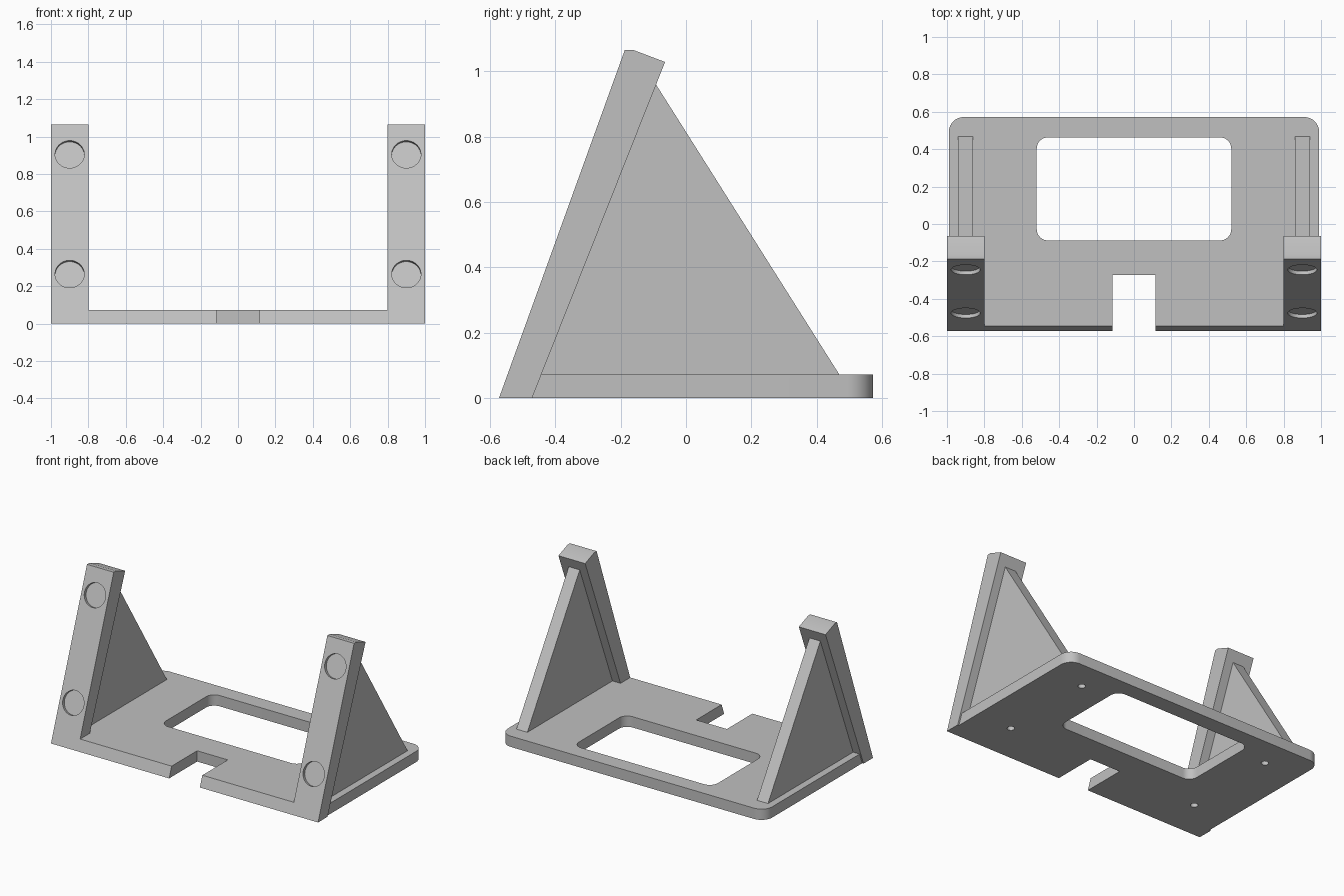
import bpy, bmesh, math
from mathutils import Vector

if "Cube" in bpy.data.objects:
    bpy.data.objects.remove(bpy.data.objects["Cube"])

LEAN = 0.362                      # front slope of the posts and base edge (dy per dz)
FRONT = -0.572                    # front edge at floor level
THICK = 0.073                     # base thickness
TILT = math.atan(LEAN)

grey = bpy.data.materials.new("light_grey")
grey.diffuse_color = (0.53, 0.53, 0.53, 1)
grey.use_nodes = True
grey.node_tree.nodes["Principled BSDF"].inputs["Base Color"].default_value = grey.diffuse_color


def finish(name, bm):
    bmesh.ops.recalc_face_normals(bm, faces=bm.faces)
    mesh = bpy.data.meshes.new(name)
    bm.to_mesh(mesh)
    bm.free()
    mesh.materials.append(grey)
    ob = bpy.data.objects.new(name, mesh)
    bpy.context.collection.objects.link(ob)
    return ob


def prism(name, points, offset):
    """Extrude a closed 3D outline along an offset."""
    bm = bmesh.new()
    face = bm.faces.new([bm.verts.new(p) for p in points])
    new = bmesh.ops.extrude_face_region(bm, geom=[face])["geom"]
    bmesh.ops.translate(bm, vec=Vector(offset),
                        verts=[g for g in new if isinstance(g, bmesh.types.BMVert)])
    return finish(name, bm)


def side_prism(name, profile, x0, x1):
    return prism(name, [(x0, y, z) for y, z in profile], (x1 - x0, 0, 0))


def arc(cx, cy, r, start):
    """Quarter-circle corner points, counter-clockwise."""
    angles = [math.radians(start + 90 * i / 8) for i in range(9)]
    return [(cx + r * math.cos(a), cy + r * math.sin(a)) for a in angles]


def cylinder(radius, depth, location, tilt=0.0):
    bpy.ops.mesh.primitive_cylinder_add(vertices=48, radius=radius, depth=depth,
                                        location=location, rotation=(tilt, 0, 0))
    return bpy.context.object


def cut(ob, cutters):
    """Subtract the cutters, then remove them."""
    bpy.ops.object.select_all(action='DESELECT')
    ob.select_set(True)
    bpy.context.view_layer.objects.active = ob
    for c in cutters:
        c.hide_render = True
        mod = ob.modifiers.new("cut", 'BOOLEAN')
        mod.operation, mod.solver, mod.object = 'DIFFERENCE', 'EXACT', c
        bpy.ops.object.modifier_apply(modifier=mod.name)
        bpy.data.objects.remove(c)
    bpy.ops.object.shade_smooth_by_angle(angle=math.radians(30))


# Base plate with rounded rear corners and a sloped front edge
R = 0.08
outline = ([(-0.99, FRONT), (0.99, FRONT)]
           + arc(0.99 - R, 0.572 - R, R, 0) + arc(-0.99 + R, 0.572 - R, R, 90))
base = prism("base_plate", [(x, y, 0) for x, y in outline], (0, 0, THICK))
for v in base.data.vertices:
    if v.co.y < -0.5:
        v.co.y += LEAN * v.co.z

# Openings in the base: rounded window, front notch, blind screw holes underneath
r, w, y0, y1 = 0.06, 0.52, -0.088, 0.463
window = (arc(w - r, y1 - r, r, 0) + arc(-w + r, y1 - r, r, 90)
          + arc(-w + r, y0 + r, r, 180) + arc(w - r, y0 + r, r, 270))
notch = [(-0.115, -0.7), (0.115, -0.7), (0.115, -0.273), (-0.115, -0.273)]
cutters = [prism("cutter", [(x, y, -0.1) for x, y in pts], (0, 0, 0.3))
           for pts in (window, notch)]
cutters += [cylinder(0.023, 0.1, (x, y, 0))
            for x in (-0.725, 0.725) for y in (-0.297, 0.37)]
cut(base, cutters)

# Leaning posts with round pockets, each braced by a triangular gusset
post_profile = [(FRONT, 0), (-0.471, 0), (-0.064, 1.028), (-0.162, 1.065), (-0.187, 1.065)]
gusset_profile = [(-0.465, 0.053), (0.481, 0.053), (-0.11, 0.988)]
for side, s in (("left", -1), ("right", 1)):
    post = side_prism(side + "_post", post_profile, s * 0.8, s * 1.0)
    cut(post, [cylinder(0.078, 0.04, (s * 0.9, FRONT + LEAN * z, z), math.pi / 2 - TILT)
               for z in (0.265, 0.905)])
    side_prism(side + "_gusset", gusset_profile, s * 0.86, s * 0.942)
